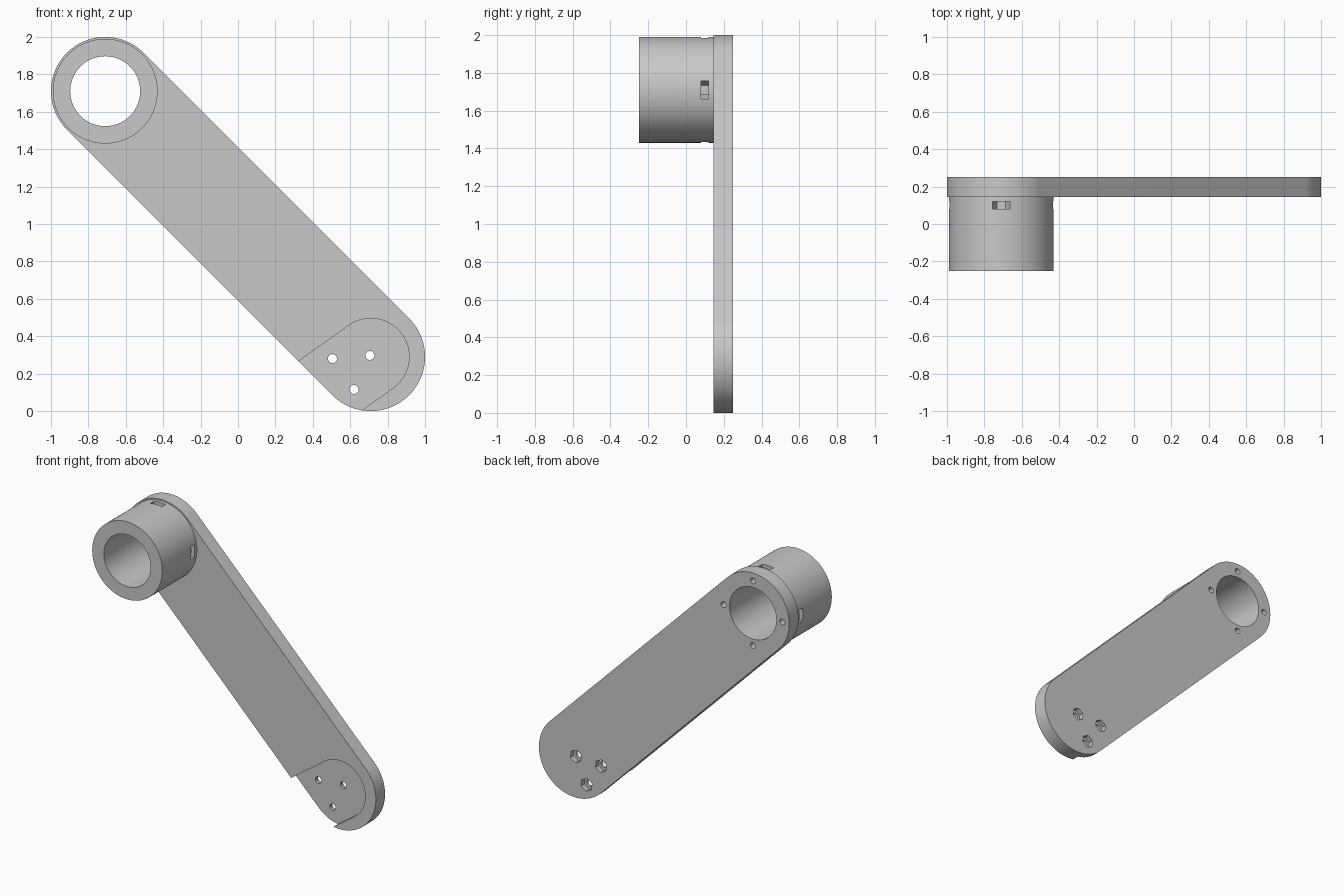
import bpy, bmesh
from math import sin, cos, pi, radians

cube = bpy.data.objects.get("Cube")
if cube:
    bpy.data.objects.remove(cube, do_unlink=True)

GREY = (0.58, 0.58, 0.58, 1)
mat = bpy.data.materials.new("plain_grey")
mat.use_nodes = True
mat.diffuse_color = GREY
mat.node_tree.nodes["Principled BSDF"].inputs["Base Color"].default_value = GREY

HUB = (-0.71, 1.71)      # upper pivot (x, z)
FOOT = (0.71, 0.29)      # lower mounting end
PLATE_FRONT, BACK, TUBE_FRONT = 0.145, 0.25, -0.25
BORE = 0.187
BOLT_CIRCLE = 0.234
NUT = 0.047              # nut radius across corners


def arc(centre, radius, start=0, sweep=2 * pi, steps=96):
    """Points along an arc in the xz plane; a full turn omits the repeat."""
    count = steps if sweep >= 2 * pi else steps + 1
    return [(centre[0] + radius * cos(start + sweep * i / steps),
             centre[1] + radius * sin(start + sweep * i / steps)) for i in range(count)]


def prism(name, outline, y0, y1):
    """Extrude an xz outline from y0 to y1."""
    bm = bmesh.new()
    face = bm.faces.new([bm.verts.new((x, y0, z)) for x, z in outline])
    new = bmesh.ops.extrude_face_region(bm, geom=[face])["geom"]
    verts = [v for v in new if isinstance(v, bmesh.types.BMVert)]
    bmesh.ops.translate(bm, verts=verts, vec=(0, y1 - y0, 0))
    bmesh.ops.recalc_face_normals(bm, faces=bm.faces)
    mesh = bpy.data.meshes.new(name)
    bm.to_mesh(mesh)
    bm.free()
    mesh.materials.append(mat)
    obj = bpy.data.objects.new(name, mesh)
    bpy.context.collection.objects.link(obj)
    return obj


def cut(target, outline, y0, y1):
    """Subtract a prism from the target and discard the cutter."""
    cutter = prism("cutter", outline, y0, y1)
    cutter.hide_render = True
    mod = target.modifiers.new("cut", "BOOLEAN")
    mod.operation, mod.solver, mod.object = "DIFFERENCE", "EXACT", cutter
    bpy.context.view_layer.objects.active = target
    bpy.ops.object.modifier_apply(modifier=mod.name)
    bpy.data.objects.remove(cutter, do_unlink=True)


# Arm plate: a slanted bar with round ends
arm = prism("arm_plate",
            arc(HUB, 0.29, pi / 4, pi) + arc(FOOT, 0.29, -3 * pi / 4, pi),
            PLATE_FRONT, BACK)

# Bearing tube standing out of the front
tube = prism("bearing_tube", arc(HUB, 0.28), TUBE_FRONT, PLATE_FRONT)

for part in (arm, tube):
    cut(part, arc(HUB, BORE), -0.5, 0.5)

# Round-nosed recess on the front of the lower end
tilt = radians(35.5)
nose = arc(FOOT, 0.205, tilt - pi / 2, pi)
reach = (-0.8 * cos(tilt), -0.8 * sin(tilt))
tails = [(p[0] + reach[0], p[1] + reach[1]) for p in (nose[-1], nose[0])]
cut(arm, nose + tails, 0, PLATE_FRONT + 0.05)

# Three mounting holes with hexagonal nut seats behind
for centre in ((0.505, 0.28), (0.705, 0.297), (0.62, 0.115)):
    cut(arm, arc(centre, 0.024, steps=32), 0, 0.5)
    cut(arm, arc(centre, NUT, tilt, steps=6), BACK - 0.035, 0.5)

# Four screw holes and side nut pockets around the tube
pocket = [(0.35, -NUT), (BOLT_CIRCLE, -NUT), (0.193, -NUT / 2),
          (0.193, NUT / 2), (BOLT_CIRCLE, NUT), (0.35, NUT)]
for quarter in range(4):
    c, s = cos(quarter * pi / 2), sin(quarter * pi / 2)
    screw = arc((HUB[0] + BOLT_CIRCLE * c, HUB[1] + BOLT_CIRCLE * s), 0.021, steps=32)
    cut(arm, screw, 0, 0.5)
    cut(tube, screw, 0.03, 0.5)
    cut(tube, [(HUB[0] + r * c - t * s, HUB[1] + r * s + t * c) for r, t in pocket],
        0.08, 0.12)

# Smooth curved walls, crisp rims
for part in (arm, tube):
    bpy.ops.object.select_all(action="DESELECT")
    part.select_set(True)
    bpy.context.view_layer.objects.active = part
    bpy.ops.object.shade_smooth_by_angle(angle=radians(30))
